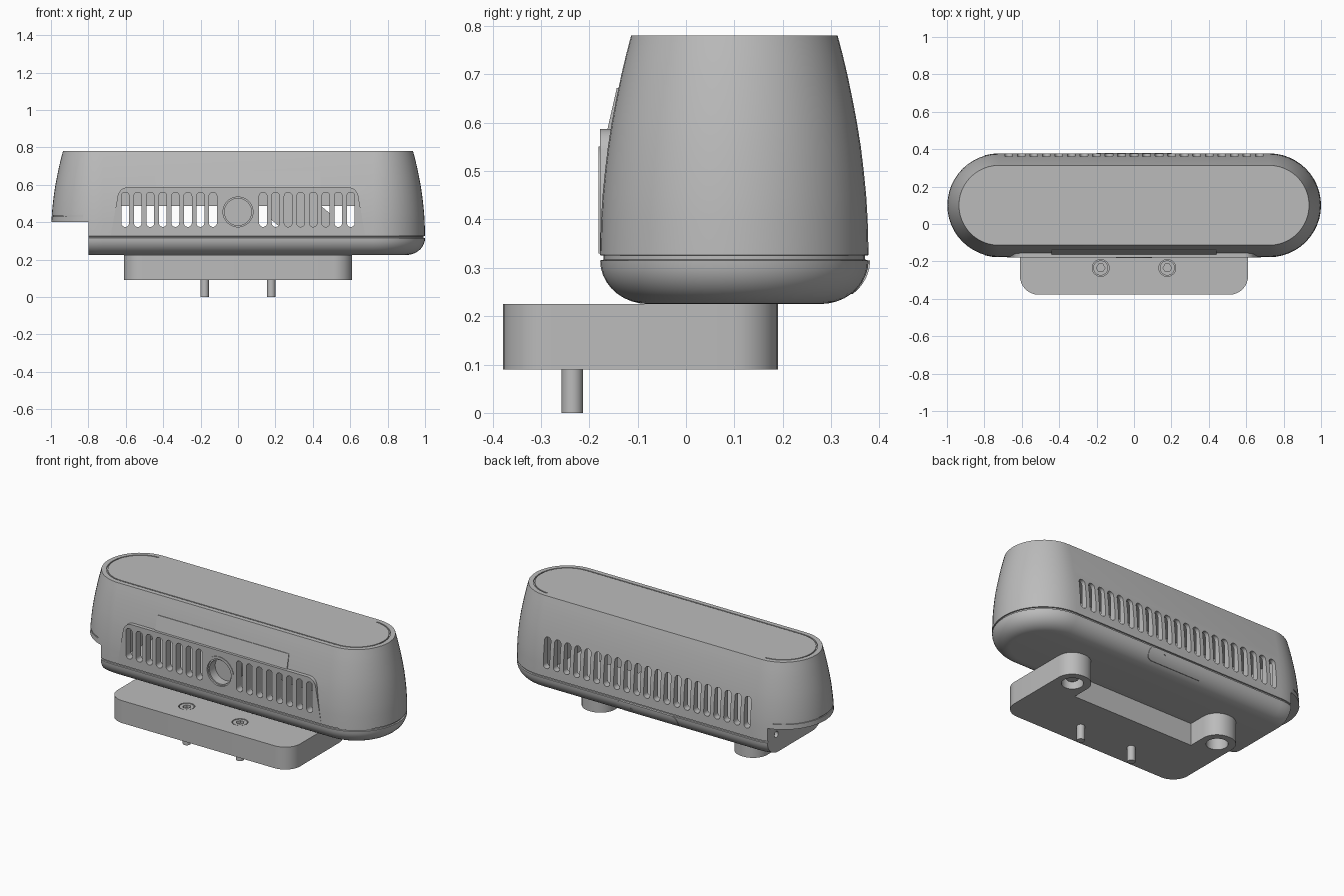
import bpy, bmesh
from math import sin, cos, pi, radians
from mathutils import Vector

if "Cube" in bpy.data.objects:
    bpy.data.objects.remove(bpy.data.objects["Cube"], do_unlink=True)

grey = bpy.data.materials.new("plain_grey")
grey.use_nodes = True
GREY = (0.5, 0.5, 0.5, 1)
grey.diffuse_color = GREY
grey.node_tree.nodes["Principled BSDF"].inputs["Base Color"].default_value = GREY

CY, RAD, HALF = 0.10, 0.2775, 0.7225      # plan: centre y, end radius, half straight


def finish(name, bm):
    bmesh.ops.recalc_face_normals(bm, faces=bm.faces)
    mesh = bpy.data.meshes.new(name)
    bm.to_mesh(mesh)
    bm.free()
    mesh.materials.append(grey)
    ob = bpy.data.objects.new(name, mesh)
    bpy.context.collection.objects.link(ob)
    return ob


def loft(name, rings, caps=True):
    bm = bmesh.new()
    rows = [[bm.verts.new(p) for p in ring] for ring in rings]
    n = len(rows[0])
    for a, b in zip(rows, rows[1:]):
        for i in range(n):
            j = (i + 1) % n
            bm.faces.new((a[i], a[j], b[j], b[i]))
    if caps:
        bm.faces.new(rows[0])
        bm.faces.new(rows[-1])
    return finish(name, bm)


def prism(name, pts, axis, lo, hi):
    place = {"x": lambda u, v, h: (h, u, v),
             "y": lambda u, v, h: (u, h, v),
             "z": lambda u, v, h: (u, v, h)}[axis]
    return loft(name, [[place(u, v, h) for u, v in pts] for h in (lo, hi)])


def box(u0, u1, v0, v1):
    return [(u0, v0), (u1, v0), (u1, v1), (u0, v1)]


def circle(u, v, r, n=32):
    return [(u + r * cos(2 * pi * i / n), v + r * sin(2 * pi * i / n)) for i in range(n)]


def rounded(pts, radii, seg=8):
    # replace every corner that has a radius by a curve
    out = []
    for i, (p, r) in enumerate(zip(pts, radii)):
        p = Vector(p)
        if r == 0:
            out.append(tuple(p))
            continue
        a = p + (Vector(pts[i - 1]) - p).normalized() * r
        b = p + (Vector(pts[(i + 1) % len(pts)]) - p).normalized() * r
        for k in range(seg + 1):
            t = radians(90) * k / seg
            out.append(tuple(p + (a - p) * (1 - sin(t)) + (b - p) * (1 - cos(t))))
    return out


def arc(side, r, a0, a1, n=24):
    # arc round one end of the plan outline, angles from the outward axis
    return [(side * (HALF + r * cos(a)), CY + r * sin(a))
            for a in (radians(a0 + (a1 - a0) * i / n) for i in range(n + 1))]


def cut(ob, cutters):
    bpy.context.view_layer.objects.active = ob
    for c in cutters:
        c.hide_render = True
        m = ob.modifiers.new("cut", "BOOLEAN")
        m.operation, m.solver, m.object = "DIFFERENCE", "EXACT", c
        bpy.ops.object.modifier_apply(modifier=m.name)


def slots(name, places, lo, hi):
    # one helper mesh holding a row of rounded vertical slots
    bm = bmesh.new()
    for x in places:
        shape = rounded(box(x - 0.021, x + 0.021, 0.375, 0.56), [0.0205] * 4, 5)
        a, b = [[bm.verts.new((u, y, v)) for u, v in shape] for y in (lo, hi)]
        for i in range(len(a)):
            j = (i + 1) % len(a)
            bm.faces.new((a[i], a[j], b[j], b[i]))
        bm.faces.new(a)
        bm.faces.new(b)
    return finish(name, bm)


# Housing: rounded tray, seam groove, tapering cover
profile = [(0.315 - 0.09 * sin(radians(t)), 0.1 * (1 - cos(radians(t))))
           for t in range(90, -1, -10)]
profile += [(0.317, 0.007), (0.325, 0.007), (0.326, 0), (0.4, 0.002), (0.45, 0.005),
            (0.5, 0.01), (0.55, 0.016), (0.6, 0.024), (0.65, 0.0335), (0.7, 0.044),
            (0.74, 0.0535), (0.78, 0.064)]
housing = loft("housing", [[(x, y, z) for x, y in
                            arc(1, RAD - d, -90, 90) + arc(-1, RAD - d, 90, -90)]
                           for z, d in profile])

PITCH = 0.067
front_x = [s * PITCH * k for s in (-1, 1) for k in range(2, 10)]
back_x = [PITCH * k for k in range(-10, 11)]
cavity = prism("cavity_cutter", box(-0.74, 0.74, -0.13, 0.335), "z", 0.3, 0.6)
front_slots = slots("front_slot_cutter", front_x, -0.3, -0.1)
back_slots = slots("back_slot_cutter", back_x, 0.3, 0.5)
lens_hole = prism("lens_cutter", circle(0, 0.455, 0.08, 48), "y", -0.3, -0.1)
end_notch = prism("notch_cutter", box(-1.2, -0.8, -0.5, 0.6), "z", 0.1, 0.402)
end_hole = prism("end_hole_cutter", circle(0.28, 0.335, 0.018), "x", -0.9, -0.78)
lip_groove = prism("lip_cutter", arc(-1, 0.3, -67, 67) + arc(-1, 0.268, 67, -67),
                   "z", 0.431, 0.437)


def top_line(r):
    return arc(1, r, 88, -90) + arc(-1, r, -90, 88)


top_groove = prism("top_groove_cutter", top_line(0.186) + top_line(0.179)[::-1],
                   "z", 0.772, 0.9)
cut(housing, [cavity, front_slots, back_slots, lens_hole, end_notch, end_hole,
              lip_groove, top_groove])

# Raised front grille with a thin sloping strip above it
grille = prism("front_grille", rounded(
    [(-0.68, 0.33), (0.68, 0.33), (0.635, 0.587), (-0.635, 0.587)],
    [0, 0, 0.045, 0.045]), "y", -0.178, -0.132)
cut(grille, [front_slots, lens_hole])
strip = prism("front_strip", [(-0.163, 0.584), (-0.143, 0.672), (-0.12, 0.672),
                              (-0.12, 0.584)], "x", -0.44, 0.44)

# Lens surround, rim and lens
arch = [(-0.096, 0.33), (0.096, 0.33)]
arch += [(0.096 * cos(pi * i / 24), 0.455 + 0.096 * sin(pi * i / 24)) for i in range(25)]
surround = prism("lens_surround", arch, "y", -0.181, -0.135)
cut(surround, [lens_hole])
rim = prism("lens_rim", circle(0, 0.455, 0.081, 48), "y", -0.17, -0.115)
rim_hole = prism("rim_cutter", circle(0, 0.455, 0.072, 48), "y", -0.3, 0)
cut(rim, [rim_hole])
lens = prism("lens", circle(0, 0.455, 0.085, 48), "y", -0.115, -0.06)

# Inner boards seen through the slots
board = prism("inner_board", box(-0.735, 0.735, 0.487, 0.599), "y", 0.09, 0.11)
part = prism("inner_component", [(0.16, 0.49), (0.16, 0.43), (0.24, 0.36), (0.5, 0.36),
                                 (0.5, 0.44), (0.44, 0.49)], "y", 0.09, 0.11)

# Rear tab that follows the tray curve
rows = []
for t in range(0, 51, 5):
    a = radians(t)
    z, y = 0.315 - 0.09 * sin(a), CY + RAD - 0.1 * (1 - cos(a))
    w = 0.17 + 0.035 * (max(0, 1 - (t / 25 - 1) ** 2)) ** 0.5
    rows.append([(-w, y - 0.02, z), (w, y - 0.02, z), (w, y + 0.003, z), (-w, y + 0.003, z)])
tab = loft("rear_tab", rows)
tab_hole = prism("tab_cutter", circle(0.1, 0.285, 0.009, 16), "y", 0.3, 0.5)
cut(tab, [tab_hole])

# U-shaped mounting base with two arms
outline = [(-0.61, -0.378), (0.61, -0.378), (0.61, 0.19), (0.41, 0.19),
           (0.41, -0.01), (-0.41, -0.01), (-0.41, 0.19), (-0.61, 0.19)]
base = prism("mounting_base", rounded(outline, [0.1, 0.1, 0.095, 0.095, 0, 0, 0.095, 0.095]),
             "z", 0.09, 0.2255)
sides = (("left", 1), ("right", -1))
arm_holes, screw_holes = [], []
for side, s in sides:
    arm_holes.append(prism(side + "_arm_cutter", circle(s * 0.51, 0.09, 0.06),
                           "z", 0, 0.17))
    screw_holes.append(prism(side + "_screw_cutter", circle(s * 0.178, -0.235, 0.045),
                             "z", 0.2, 0.3))
cut(base, arm_holes + screw_holes)
arm_screw = prism("arm_screw", circle(0.51, 0.09, 0.035), "z", 0.12, 0.18)

# Fixing screws: socket heads on top, pins below
parts = [housing, grille, strip, surround, rim, lens, board, part, tab, base, arm_screw]
sockets = []
for side, s in sides:
    x = s * 0.178
    head = prism(side + "_screw_head", circle(x, -0.235, 0.04), "z", 0.195, 0.224)
    socket = prism(side + "_socket_cutter", circle(x, -0.235, 0.023, 6), "z", 0.208, 0.3)
    cut(head, [socket])
    sockets.append(socket)
    pin = prism(side + "_pin", circle(x, -0.235, 0.022), "z", 0, 0.15)
    parts += [head, pin]

# Remove the helpers and shade the curved parts smooth
for ob in [cavity, front_slots, back_slots, lens_hole, end_notch, end_hole, lip_groove,
           top_groove, rim_hole, tab_hole] + arm_holes + screw_holes + sockets:
    bpy.data.objects.remove(ob, do_unlink=True)
bpy.ops.object.select_all(action="DESELECT")
for ob in parts:
    ob.select_set(True)
bpy.context.view_layer.objects.active = housing
bpy.ops.object.shade_smooth_by_angle(angle=radians(30))
